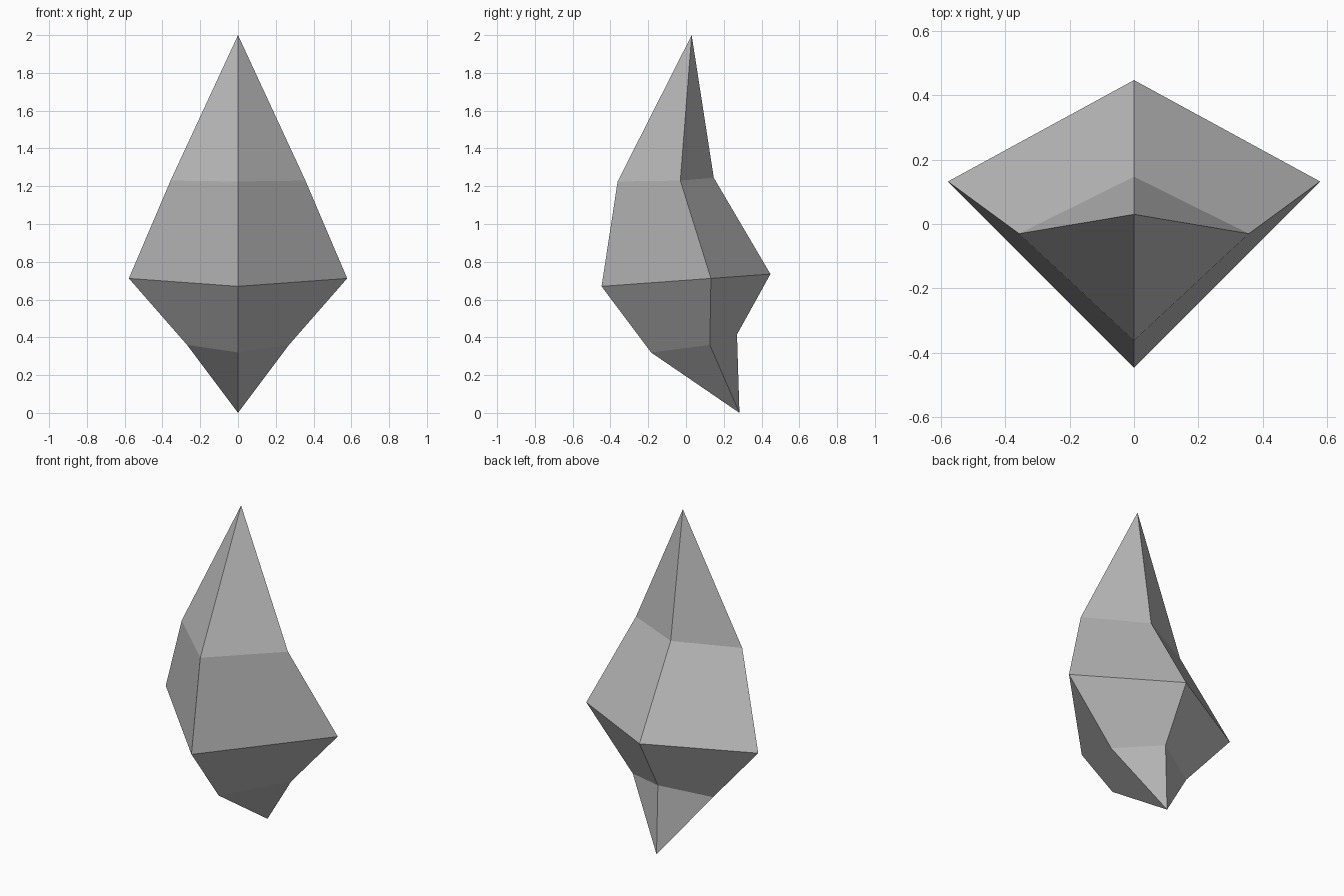
import bpy
import bmesh

cube = bpy.data.objects.get("Cube")
if cube:
    bpy.data.objects.remove(cube, do_unlink=True)

# Crystal colour
GREY = (0.5, 0.5, 0.5, 1.0)
mat = bpy.data.materials.new("crystal_grey")
mat.use_nodes = True
mat.diffuse_color = GREY
mat.node_tree.nodes["Principled BSDF"].inputs["Base Color"].default_value = GREY


def diamond_ring(bm, half_width, front, side, back):
    """Four-cornered ring; each corner is given as (y, z)."""
    corners = [(0, *front), (half_width, *side), (0, *back), (-half_width, *side)]
    return [bm.verts.new(c) for c in corners]


bm = bmesh.new()
tip = bm.verts.new((0, 0.03, 2))
base = bm.verts.new((0, 0.283, 0))

# Leaning rings from the shoulder down to the root
rings = [
    diamond_ring(bm, 0.357, (-0.362, 1.225), (-0.03, 1.23), (0.147, 1.245)),
    diamond_ring(bm, 0.578, (-0.447, 0.67), (0.132, 0.712), (0.447, 0.735)),
    diamond_ring(bm, 0.27, (-0.185, 0.32), (0.126, 0.36), (0.27, 0.415)),
]

# Facets between rings, and the pointed ends
for i in range(4):
    j = (i + 1) % 4
    bm.faces.new((tip, rings[0][i], rings[0][j]))
    for upper, lower in zip(rings, rings[1:]):
        bm.faces.new((upper[i], lower[i], lower[j], upper[j]))
    bm.faces.new((rings[-1][i], base, rings[-1][j]))
bmesh.ops.recalc_face_normals(bm, faces=bm.faces[:])

mesh = bpy.data.meshes.new("crystal_shard")
bm.to_mesh(mesh)
bm.free()
mesh.materials.append(mat)
crystal = bpy.data.objects.new("crystal_shard", mesh)
bpy.context.scene.collection.objects.link(crystal)
